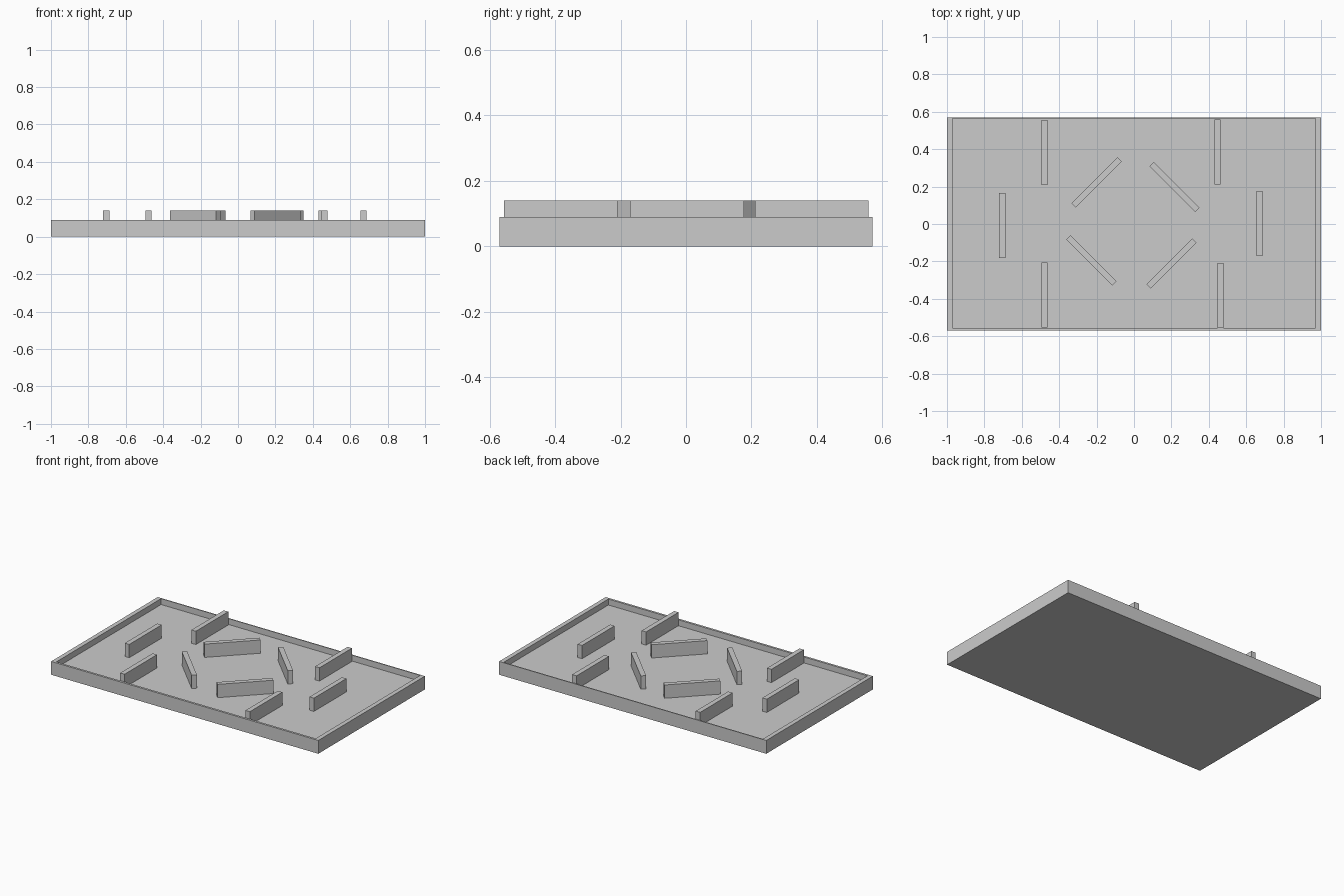
import bpy, bmesh
from math import radians

if "Cube" in bpy.data.objects:
    bpy.data.objects.remove(bpy.data.objects["Cube"])

TOP, FLOOR, BAR_TOP = 0.09, 0.05, 0.14
BAR_LENGTH, BAR_WIDTH = 0.347, 0.033


def finish(name, bm):
    bmesh.ops.recalc_face_normals(bm, faces=bm.faces)
    mesh = bpy.data.meshes.new(name)
    bm.to_mesh(mesh)
    bm.free()
    obj = bpy.data.objects.new(name, mesh)
    bpy.context.collection.objects.link(obj)
    return obj


def ring(bm, x0, x1, y0, y1, z):
    return [bm.verts.new((x, y, z)) for x, y in ((x0, y0), (x1, y0), (x1, y1), (x0, y1))]


# Shallow tray: outside, rim, inside and floor as stacked rectangles
bm = bmesh.new()
outer = (-1, 1, -0.57, 0.57)
inner = (-0.97, 0.97, -0.555, 0.563)
rings = [ring(bm, *outer, 0), ring(bm, *outer, TOP),
         ring(bm, *inner, TOP), ring(bm, *inner, FLOOR)]
for a, b in zip(rings, rings[1:]):
    for i in range(4):
        j = (i + 1) % 4
        bm.faces.new((a[i], a[j], b[j], b[i]))
bm.faces.new(rings[0])
bm.faces.new(rings[-1])
finish("tray", bm)


# Upright barriers standing on the tray floor
def barrier(name, x, y, angle):
    bm = bmesh.new()
    bmesh.ops.create_cube(bm, size=1)
    bmesh.ops.scale(bm, vec=(BAR_LENGTH, BAR_WIDTH, BAR_TOP - FLOOR), verts=bm.verts)
    obj = finish(name, bm)
    obj.location = (x, y, (BAR_TOP + FLOOR) / 2)
    obj.rotation_euler.z = radians(angle)


for name, x, y, angle in (
    ("left_barrier", -0.704, -0.008, 90),
    ("right_barrier", 0.671, 0.003, 90),
    ("back_left_barrier", -0.479, 0.383, 90),
    ("back_right_barrier", 0.446, 0.384, 90),
    ("front_left_barrier", -0.479, -0.379, 90),
    ("front_right_barrier", 0.462, -0.383, 90),
    ("diagonal_back_left", -0.2, 0.222, 45),
    ("diagonal_back_right", 0.217, 0.198, -45),
    ("diagonal_front_left", -0.228, -0.194, -45),
    ("diagonal_front_right", 0.2, -0.211, 45),
):
    barrier(name, x, y, angle)
